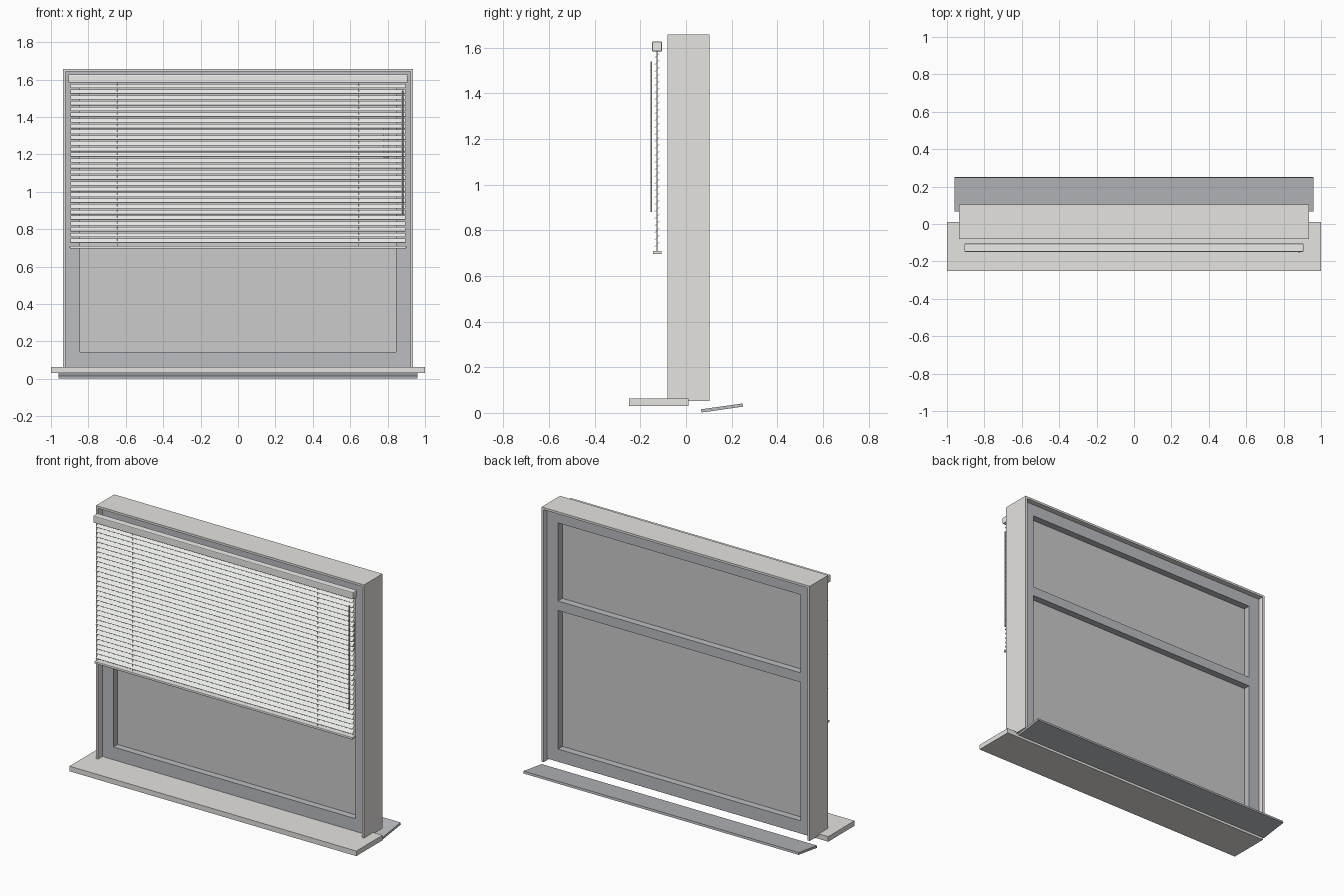
import bpy, bmesh, math
from mathutils import Matrix

if "Cube" in bpy.data.objects:
    bpy.data.objects.remove(bpy.data.objects["Cube"])


def colour(name, rgb):
    m = bpy.data.materials.new(name)
    m.diffuse_color = (*rgb, 1)
    m.use_nodes = True
    m.node_tree.nodes["Principled BSDF"].inputs["Base Color"].default_value = m.diffuse_color
    return m


WHITE = colour("painted_board", (0.78, 0.77, 0.74))
FRAME = colour("frame_grey", (0.50, 0.51, 0.54))
GLASS = colour("glass_grey", (0.55, 0.55, 0.55))
BLIND = colour("blind_white", (0.84, 0.85, 0.82))


def finish(name, bm, mat):
    me = bpy.data.meshes.new(name)
    bm.to_mesh(me)
    bm.free()
    me.materials.append(mat)
    ob = bpy.data.objects.new(name, me)
    bpy.context.collection.objects.link(ob)
    return ob


def add_box(bm, x0, x1, y0, y1, z0, z1, tilt=0.0):
    """Box from its extents, optionally rotated about x at its centre."""
    mat = (Matrix.Translation(((x0 + x1) / 2, (y0 + y1) / 2, (z0 + z1) / 2))
           @ Matrix.Rotation(tilt, 4, 'X')
           @ Matrix.Diagonal((x1 - x0, y1 - y0, z1 - z0, 1)))
    bmesh.ops.create_cube(bm, size=1, matrix=mat)


def boxes(name, mat, *extents, tilt=0.0, bevel=0.0):
    bm = bmesh.new()
    for e in extents:
        add_box(bm, *e, tilt=tilt)
    ob = finish(name, bm, mat)
    if bevel:
        b = ob.modifiers.new("bevel", 'BEVEL')
        b.width, b.segments = bevel, 2
    return ob


def rod(name, mat, x, y, z0, z1, r, sides=8):
    bm = bmesh.new()
    bmesh.ops.create_cone(bm, cap_ends=True, segments=sides, radius1=r, radius2=r,
                          depth=z1 - z0, matrix=Matrix.Translation((x, y, (z0 + z1) / 2)))
    for f in bm.faces:
        f.smooth = len(f.verts) == 4
    return finish(name, bm, mat)


# Wall lining: two jambs and a head
boxes("reveal_lining", WHITE,
      (-0.935, -0.921, -0.08, 0.103, 0.052, 1.657),
      (0.921, 0.935, -0.08, 0.103, 0.052, 1.657),
      (-0.921, 0.921, -0.08, 0.103, 1.643, 1.657))

# Window frame with a transom
FY = (-0.035, 0.068)
boxes("window_frame", FRAME,
      (-0.921, -0.845, *FY, 0.062, 1.643),
      (0.845, 0.921, *FY, 0.062, 1.643),
      (-0.845, 0.845, *FY, 0.062, 0.142),
      (-0.845, 0.845, *FY, 1.567, 1.643),
      (-0.845, 0.845, *FY, 1.015, 1.075))

# Panes
boxes("lower_pane", GLASS, (-0.845, 0.845, 0.008, 0.024, 0.142, 1.015))
boxes("upper_pane", GLASS, (-0.845, 0.845, 0.008, 0.024, 1.075, 1.567))

# Window handle behind the blind
boxes("window_handle", FRAME, (0.778, 0.808, -0.03, 0.008, 1.18, 1.36))

# Inner board and sloping outer sill
boxes("inner_sill", WHITE, (-1, 1, -0.25, 0.012, 0.03, 0.062))
boxes("outer_sill", FRAME, (-0.96, 0.96, 0.066, 0.25, 0.0145, 0.0285),
      tilt=math.radians(8))

# Blind rails
boxes("blind_headrail", BLIND, (-0.907, 0.907, -0.149, -0.105, 1.583, 1.627), bevel=0.005)
boxes("blind_bottom_rail", BLIND, (-0.9, 0.9, -0.145, -0.107, 0.696, 0.710), bevel=0.003)

# Tilted slats
bm = bmesh.new()
COUNT = 28
for i in range(COUNT):
    z = 0.738 + i * (1.565 - 0.738) / (COUNT - 1)
    add_box(bm, -0.895, 0.895, -0.1425, -0.1115, z - 0.001, z + 0.001, math.radians(45))
finish("blind_slats", bm, BLIND)

# Ladder cords and tilt wand
for side, x in (("left", -0.645), ("right", 0.645)):
    rod(side + "_ladder_cord", BLIND, x, -0.127, 0.705, 1.59, 0.002, 6)
rod("tilt_wand", BLIND, 0.882, -0.152, 0.88, 1.54, 0.004)
